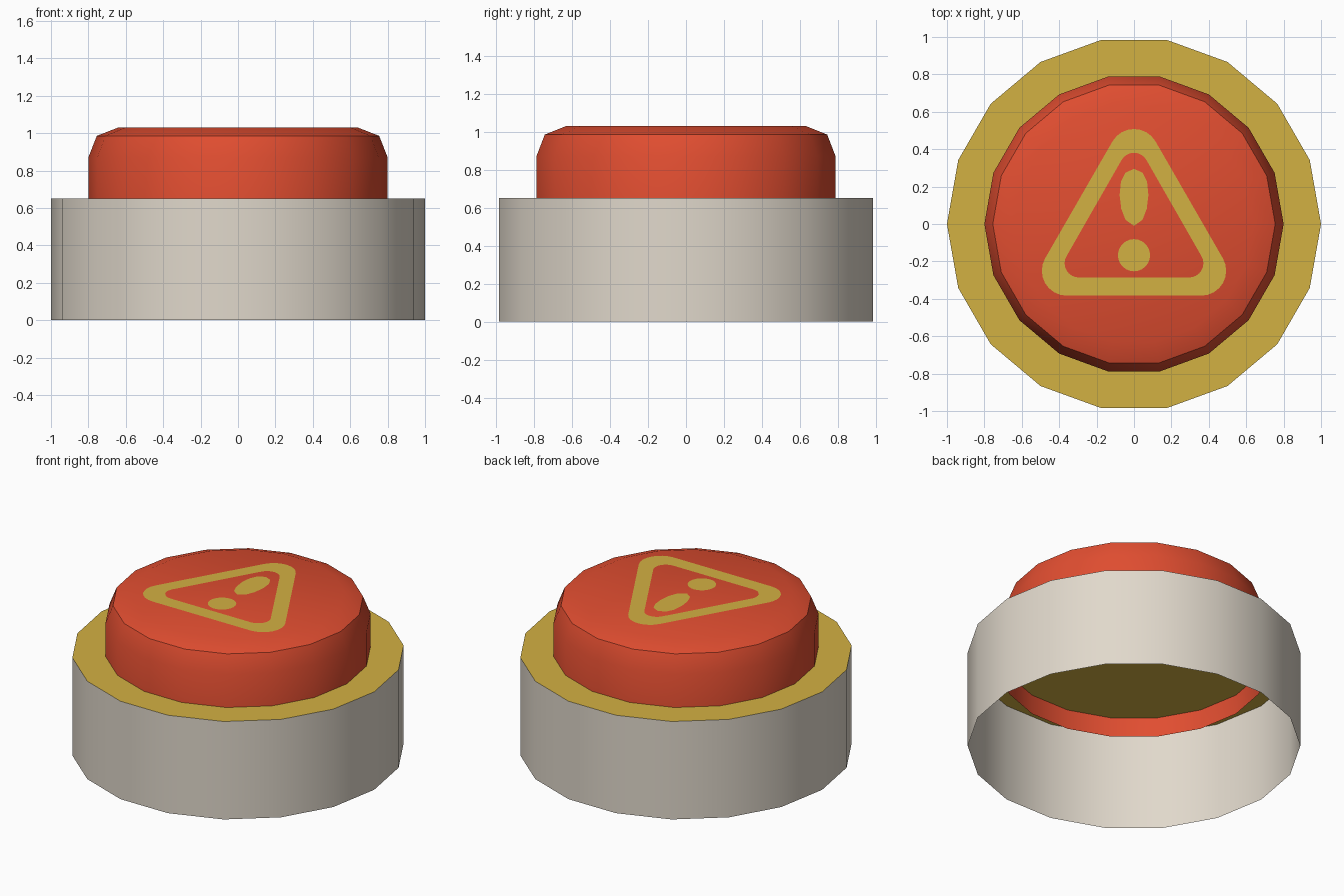
import bpy, bmesh, math

if "Cube" in bpy.data.objects:
    bpy.data.objects.remove(bpy.data.objects["Cube"])

SIDES = 18


def material(name, color):
    m = bpy.data.materials.new(name)
    m.diffuse_color = (*color, 1)
    m.use_nodes = True
    m.node_tree.nodes["Principled BSDF"].inputs["Base Color"].default_value = m.diffuse_color
    return m


RED = material("red", (0.75, 0.075, 0.03))
GOLD = material("gold", (0.65, 0.44, 0.055))
GREY = material("warm grey", (0.75, 0.69, 0.60))


def finish(name, bm, mat):
    me = bpy.data.meshes.new(name)
    bm.to_mesh(me)
    bm.free()
    me.materials.append(mat)
    me.shade_smooth()
    me.set_sharp_from_angle(angle=math.radians(32))
    ob = bpy.data.objects.new(name, me)
    bpy.context.collection.objects.link(ob)
    return ob


def lathe(name, profile, mat, cap=False):
    """Revolve (radius, z) pairs, bottom to top, with an optional top cap."""
    bm = bmesh.new()
    step = math.tau / SIDES
    rings = [[bm.verts.new((r * math.cos(i * step), r * math.sin(i * step), z))
              for i in range(SIDES)] for r, z in profile]
    for a, b in zip(rings, rings[1:]):
        for i in range(SIDES):
            j = (i + 1) % SIDES
            bm.faces.new((a[i], a[j], b[j], b[i]))
    if cap:
        bm.faces.new(rings[-1])
    return finish(name, bm, mat)


def plate(name, outer, mat, inner=None, z=1.032):
    """Thin painted plate; with an inner loop it becomes a band."""
    bm = bmesh.new()
    o = [bm.verts.new((x, y, z)) for x, y in outer]
    if inner:
        n = [bm.verts.new((x, y, z)) for x, y in inner]
        for i in range(len(o)):
            j = (i + 1) % len(o)
            bm.faces.new((o[i], o[j], n[j], n[i]))
    else:
        bm.faces.new(o)
    return finish(name, bm, mat)


def arc(cx, cy, r, start, end, n):
    return [(cx + r * math.cos(math.radians(start + (end - start) * i / n)),
             cy + r * math.sin(math.radians(start + (end - start) * i / n)))
            for i in range(n + 1)]


def rounded_triangle(apex, half, base, r):
    """Counter-clockwise triangle with corner arcs of radius r."""
    return (arc(half, base, r, -90, 30, 8) + arc(0, apex, r, 30, 150, 8)
            + arc(-half, base, r, 150, 270, 8))


# Housing: open wall and its lid
lathe("housing_wall", [(1, 0), (1, 0.65)], GREY)
lathe("housing_lid", [(1, 0.65)], GOLD, cap=True)

# Push button, reaching a little below the lid
lathe("push_button", [(0.8, 0.52), (0.8, 0.87), (0.755, 0.985), (0.64, 1.03)],
      RED, cap=True)

# Warning sign on the button
plate("warning_triangle", rounded_triangle(0.375, 0.36, -0.25, 0.133), GOLD,
      rounded_triangle(0.305, 0.295, -0.21, 0.076))
plate("warning_dot", arc(0, -0.167, 0.086, 0, 345, 23), GOLD)
half = [(0.045, 0.022), (0.068, 0.08), (0.077, 0.155), (0.07, 0.225), (0.045, 0.275)]
plate("warning_drop", [(0, -0.01)] + half + [(0, 0.295)]
      + [(-x, y) for x, y in reversed(half)], GOLD)
